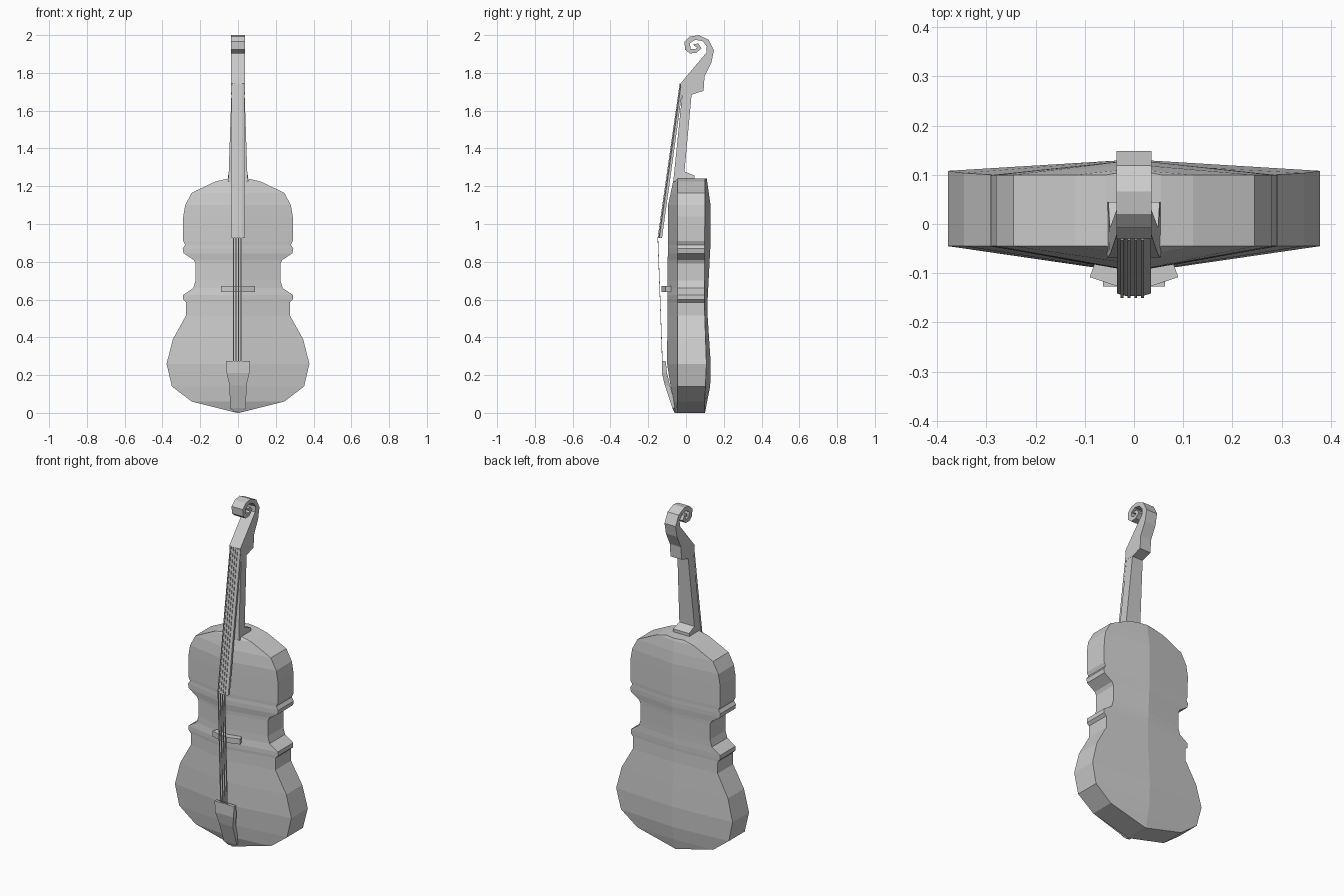
import bpy, bmesh


def finish(name, bm):
    bmesh.ops.remove_doubles(bm, verts=bm.verts, dist=0.0002)
    bmesh.ops.recalc_face_normals(bm, faces=bm.faces)
    mesh = bpy.data.meshes.new(name)
    bm.to_mesh(mesh)
    bm.free()
    obj = bpy.data.objects.new(name, mesh)
    bpy.context.collection.objects.link(obj)
    return obj


def loft(name, rings):
    """Skin a list of equal-length point rings and cap both ends."""
    bm = bmesh.new()
    rows = [[bm.verts.new(p) for p in ring] for ring in rings]
    n = len(rows[0])
    for a, b in zip(rows, rows[1:]):
        for i in range(n):
            j = (i + 1) % n
            bm.faces.new((a[i], a[j], b[j], b[i]))
    bm.faces.new(rows[0])
    bm.faces.new(rows[-1])
    return finish(name, bm)


def interp(table, z):
    for (z0, v0), (z1, v1) in zip(table, table[1:]):
        if z <= z1:
            return v0 + (v1 - v0) * max(0, z - z0) / (z1 - z0)
    return table[-1][1]


def rect(hw, y0, y1, z0, z1=None, hw_back=None):
    z1 = z0 if z1 is None else z1
    hb = hw if hw_back is None else hw_back
    return [(-hw, y0, z0), (hw, y0, z0), (hb, y1, z1), (-hb, y1, z1)]


# Body: half-width outline by height, ribs plus ridged front and back plates
outline = [(0.004, 0.003), (0.245, 0.06), (0.35, 0.14), (0.378, 0.26),
           (0.345, 0.39), (0.275, 0.515), (0.275, 0.585), (0.29, 0.60),
           (0.29, 0.625), (0.237, 0.66), (0.225, 0.70), (0.225, 0.79),
           (0.235, 0.81), (0.288, 0.845), (0.293, 0.87), (0.28, 0.89),
           (0.29, 0.91), (0.29, 1.04), (0.28, 1.10), (0.245, 1.165),
           (0.12, 1.225), (0.055, 1.24)]
front_ridge = [(0, -0.06), (0.26, -0.10), (1.10, -0.095), (1.24, -0.065)]
back_ridge = [(0, 0.10), (0.14, 0.128), (0.26, 0.131), (0.55, 0.112),
              (0.90, 0.13), (1.10, 0.13), (1.24, 0.11)]
rib_back = [(0, 0.097), (0.26, 0.108), (0.55, 0.098), (1.24, 0.10)]
rings = []
for w, z in outline:
    f, b, r = (interp(t, z) for t in (front_ridge, back_ridge, rib_back))
    rings.append([(-w, -0.045, z), (0, f, z), (w, -0.045, z),
                  (w, r, z), (0, b, z), (-w, r, z)])
rings[0] = [(x, y, 0) for x, y, z in rings[0]]
loft("body", rings)

# Neck with flared heel
loft("neck", [rect(0.055, -0.068, 0.045, 1.225),
              rect(0.052, -0.066, 0.045, 1.24, 1.257),
              rect(0.049, -0.062, -0.008, 1.278),
              rect(0.035, -0.02, 0.03, 1.69)])

# Peg head and scroll, one side profile extruded across x
head = [(-0.022, 1.685), (0.03, 1.685), (0.093, 1.705), (0.098, 1.78),
        (0.135, 1.855), (0.148, 1.92), (0.119, 1.976), (0.066, 2.0),
        (0.02, 1.992), (-0.008, 1.966), (-0.005, 1.923), (0.02, 1.903),
        (0.055, 1.906), (0.082, 1.93), (0.066, 1.955), (0.04, 1.953),
        (0.042, 1.942), (0.06, 1.938), (0.05, 1.925), (0.025, 1.927),
        (0.02, 1.957), (0.05, 1.975), (0.088, 1.968), (0.11, 1.94),
        (0.108, 1.907), (-0.03, 1.743)]
loft("scroll_head", [[(x, y, z) for y, z in head] for x in (-0.036, 0.036)])


# Fingerboard with a slight camber
def board(yf, yb, z):
    h = 0.035
    return [(-h, yf + 0.005, z), (-h * 0.5, yf, z), (h * 0.5, yf, z),
            (h, yf + 0.005, z), (h, yb, z), (-h, yb, z)]


loft("fingerboard", [board(-0.146, -0.127, 0.925), board(-0.03, -0.014, 1.743)])

# Bridge, an arched cross-section extruded upward
half = [(0.02, -0.131), (0.06, -0.118), (0.09, -0.108), (0.08, -0.08)]
arch = half + [(-x, y) for x, y in reversed(half)]
loft("bridge", [[(x, y, z) for x, y in arch] for z in (0.64, 0.672)])

# Tailpiece
loft("tailpiece", [rect(0.02, -0.062, -0.04, 0.005),
                   rect(0.042, -0.072, -0.05, 0.025),
                   rect(0.045, -0.112, -0.085, 0.145),
                   rect(0.06, -0.127, -0.10, 0.21),
                   rect(0.063, -0.127, -0.108, 0.275)])

# Strings, thin flat strips from tailpiece over the fingerboard to the nut
for i in range(4):
    x = -0.024 + i * 0.0138
    loft("string_%d" % (i + 1),
         [[(x + dx, y + dy, z) for dx, dy in
           ((-0.003, -0.0015), (0.003, -0.0015), (0.003, 0.0015), (-0.003, 0.0015))]
          for y, z in ((-0.125, 0.265), (-0.139, 0.655), (-0.149, 0.925), (-0.032, 1.743))])
